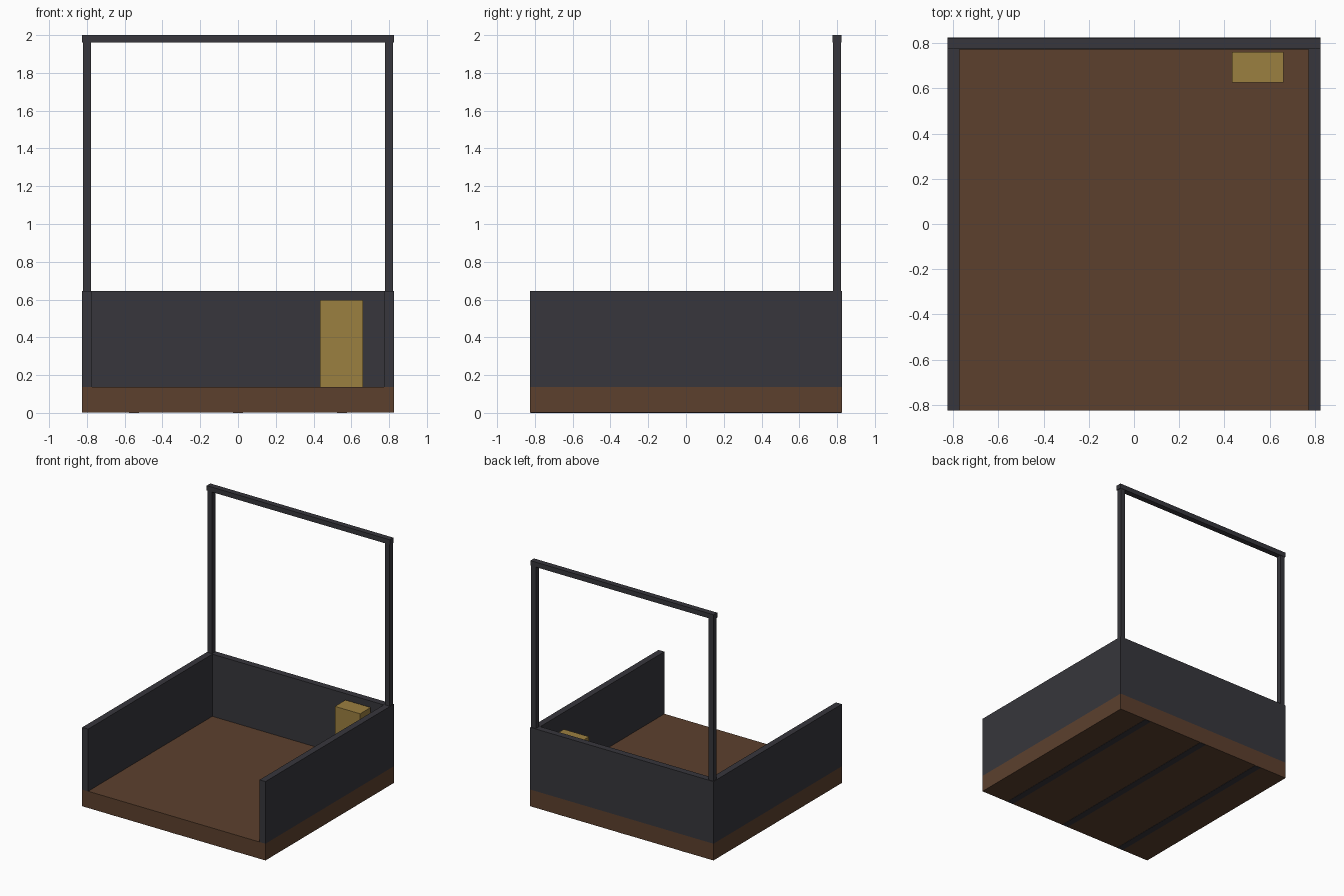
import bpy

cube = bpy.data.objects.get("Cube")
if cube:
    bpy.data.objects.remove(cube, do_unlink=True)


def material(name, rgb):
    m = bpy.data.materials.new(name)
    m.use_nodes = True
    m.diffuse_color = (*rgb, 1)
    m.node_tree.nodes["Principled BSDF"].inputs["Base Color"].default_value = (*rgb, 1)
    return m


brown = material("brown_wood", (0.107, 0.051, 0.027))
dark = material("dark_metal", (0.038, 0.037, 0.045))
brass = material("brass", (0.33, 0.214, 0.051))


def box(name, mat, x, y, z):
    """Box spanning the given (low, high) range on each axis."""
    spans = (x, y, z)
    bpy.ops.mesh.primitive_cube_add(size=1, location=[(a + b) / 2 for a, b in spans])
    ob = bpy.context.object
    ob.name = name
    ob.scale = [b - a for a, b in spans]
    bpy.ops.object.transform_apply(location=False, rotation=False, scale=True)
    ob.data.materials.append(mat)
    return ob


HALF = 0.825       # half the footprint
INNER = 0.772      # inside face of the walls
FLOOR = 0.138      # top of the floor
WALL = 0.644       # top of the walls
RAIL = 1.96        # underside of the top rail
full = (-HALF, HALF)

# Floor slab with three joists showing underneath
box("floor", brown, full, full, (0.002, FLOOR))
for i, x in enumerate((-0.55, 0, 0.55)):
    box(f"floor_joist_{i + 1}", dark, (x - 0.027, x + 0.027), (-0.823, 0.823), (0, 0.1))

# Low walls on three sides
box("back_wall", dark, (-INNER, INNER), (INNER, HALF), (FLOOR, WALL))
for side, s in (("right", -1), ("left", 1)):
    box(f"{side}_wall", dark, sorted((s * INNER, s * HALF)), full, (FLOOR, WALL))
    # Post standing on the back corner
    box(f"{side}_post", dark, sorted((s * 0.778, s * 0.82)), (0.778, 0.82), (WALL, RAIL))

# Rail joining the posts
box("top_rail", dark, full, (0.776, 0.822), (RAIL, 2))

# Small cabinet in the back corner
box("cabinet", brass, (0.434, 0.661), (0.627, 0.762), (FLOOR, 0.597))
